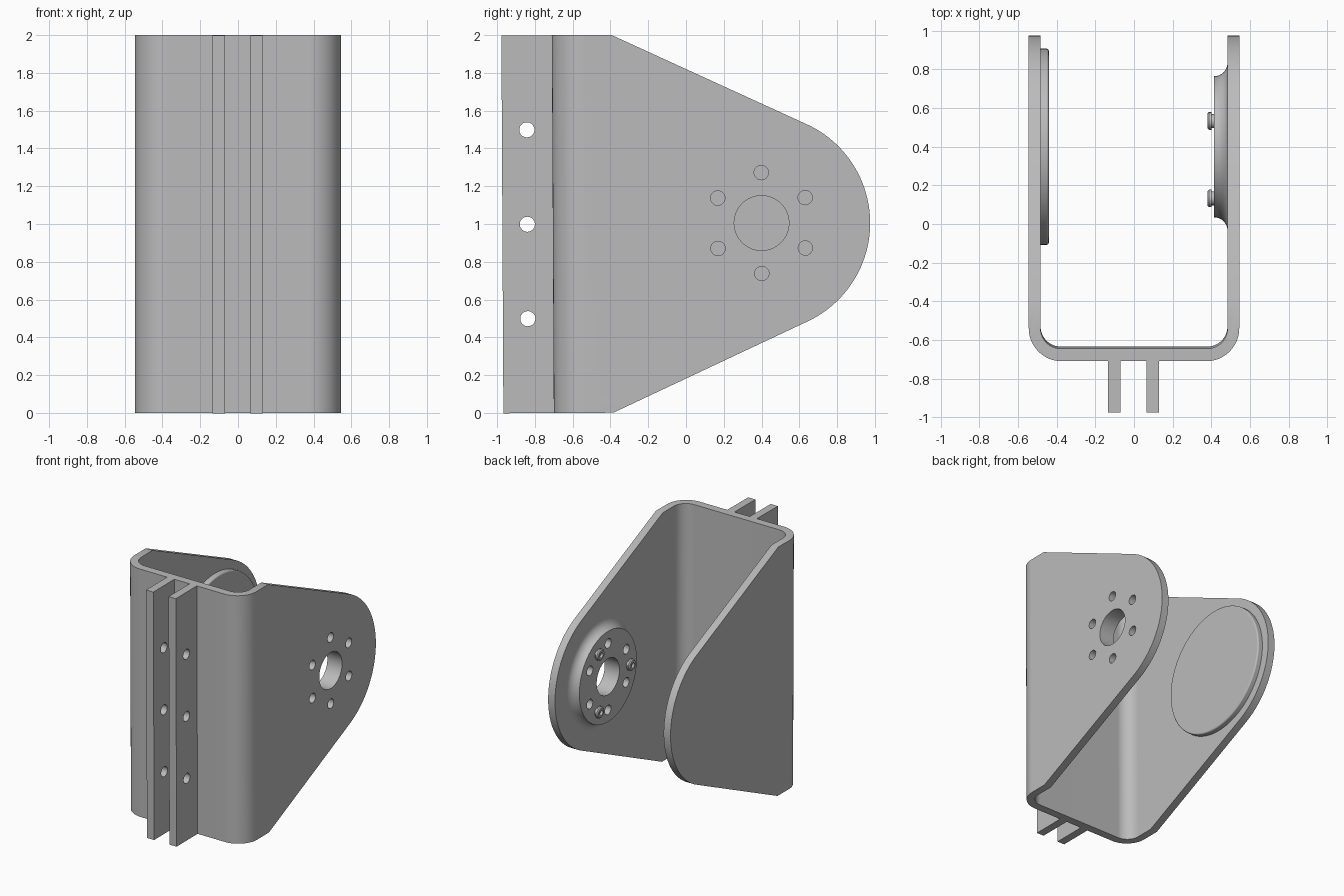
import bpy, bmesh
from math import pi, sin, cos, acos, atan2, hypot, radians
from mathutils import Matrix, Vector

if "Cube" in bpy.data.objects:
    bpy.data.objects.remove(bpy.data.objects["Cube"])

grey = bpy.data.materials.new("plain grey")
grey.use_nodes = True
GREY = (0.5, 0.5, 0.5, 1)
grey.diffuse_color = GREY
grey.node_tree.nodes["Principled BSDF"].inputs["Base Color"].default_value = GREY

AXIS_Y, AXIS_Z = 0.4, 1.0    # pivot axis through both cheeks
OUT, INN = 0.545, 0.484      # outer and inner cheek faces
parts = []


def new_object(name, bm):
    bmesh.ops.recalc_face_normals(bm, faces=bm.faces)
    mesh = bpy.data.meshes.new(name)
    bm.to_mesh(mesh)
    bm.free()
    obj = bpy.data.objects.new(name, mesh)
    bpy.context.collection.objects.link(obj)
    mesh.materials.append(grey)
    return obj


def prism(name, points, direction):
    """Extrude a closed outline of 3D points."""
    bm = bmesh.new()
    face = bm.faces.new([bm.verts.new(p) for p in points])
    ext = bmesh.ops.extrude_face_region(bm, geom=[face])
    moved = [g for g in ext["geom"] if isinstance(g, bmesh.types.BMVert)]
    bmesh.ops.translate(bm, verts=moved, vec=direction)
    return new_object(name, bm)


def lathe(name, profile, y=AXIS_Y, z=AXIS_Z, steps=96):
    """Revolve (x, radius) points around a line parallel to x; ends are capped."""
    bm = bmesh.new()
    rings = []
    for x, r in profile:
        rings.append([bm.verts.new((x, y + r * cos(2 * pi * i / steps),
                                    z + r * sin(2 * pi * i / steps))) for i in range(steps)])
    for a, b in zip(rings, rings[1:]):
        for i in range(steps):
            j = (i + 1) % steps
            bm.faces.new((a[i], a[j], b[j], b[i]))
    bm.faces.new(rings[0])
    bm.faces.new(rings[-1])
    return new_object(name, bm)


def arc(cx, cy, r, start, end, n=12):
    return [(cx + r * cos(start + (end - start) * i / n),
             cy + r * sin(start + (end - start) * i / n)) for i in range(n + 1)]


def combine(target, tool, operation):
    """Apply a boolean and remove the tool."""
    tool.hide_render = True
    mod = target.modifiers.new("cut", "BOOLEAN")
    mod.object, mod.operation, mod.solver = tool, operation, "EXACT"
    bpy.context.view_layer.objects.active = target
    bpy.ops.object.modifier_apply(modifier=mod.name)
    bpy.data.objects.remove(tool)


def on_circle(radius, angle):
    return AXIS_Y + radius * cos(angle), AXIS_Z + radius * sin(angle)


# U-shaped channel, bent around the vertical
back, front, front_in = 0.98, -0.705, -0.64
R, r = 0.17, 0.105
outline = [(-OUT, back)]
outline += arc(-OUT + R, front + R, R, pi, 1.5 * pi)
outline += arc(OUT - R, front + R, R, 1.5 * pi, 2 * pi)
outline += [(OUT, back), (INN, back)]
outline += arc(INN - r, front_in + r, r, 2 * pi, 1.5 * pi)
outline += arc(-INN + r, front_in + r, r, 1.5 * pi, pi)
outline += [(-INN, back)]
channel = prism("channel_bracket", [(x, y, 0) for x, y in outline], (0, 0, 2))

# Side silhouette: straight tapers tangent to a rounded end
tip_r, corner_y = 0.575, -0.39
dy, dz = corner_y - AXIS_Y, 2 - AXIS_Z
tangent = atan2(dz, dy) - acos(tip_r / hypot(dy, dz))
side = [(-1.2, -0.1), (corner_y - 0.1, -0.1), (corner_y, 0)]
side += arc(AXIS_Y, AXIS_Z, tip_r, -tangent, tangent, 48)
side += [(corner_y, 2), (corner_y - 0.1, 2.1), (-1.2, 2.1)]
combine(channel, prism("side_cutter", [(-1, y, z) for y, z in side], (2, 0, 0)), "INTERSECT")

# Filleted boss on the left cheek
fillet = [(x, rad) for x, rad in arc(INN - 0.07, 0.435, 0.07, 0, -pi / 2, 10)]
boss = lathe("boss", [(INN + 0.03, 0.435)] + fillet)
combine(channel, boss, "UNION")

# Bore and ring of six bolt holes through boss and cheek
combine(channel, lathe("bore_cutter", [(0.3, 0.145), (0.7, 0.145)], steps=64), "DIFFERENCE")
for i in range(6):
    y, z = on_circle(0.267, pi / 6 + i * pi / 3)
    combine(channel, lathe("bolt_cutter", [(0.3, 0.038), (0.7, 0.038)], y, z, 32), "DIFFERENCE")
parts.append(channel)

# Three small hollow studs on the boss
for i in range(3):
    y, z = on_circle(0.267, pi / 3 + i * 2 * pi / 3)
    face = INN - 0.07
    parts.append(lathe(f"boss_stud_{i + 1}", [
        (face + 0.01, 0.036), (face - 0.012, 0.036), (face - 0.012, 0.045), (face - 0.026, 0.045),
        (face - 0.034, 0.037), (face - 0.034, 0.02), (face - 0.015, 0.02)], y, z, 32))

# Round pad on the right cheek
rim = arc(-INN + 0.031, 0.496, 0.012, pi / 2, 0, 5)
parts.append(lathe("round_pad", [(-INN - 0.01, 0.508)] + rim))

# Two drilled mounting flanges on the front
for name, x in (("right_flange", -0.134), ("left_flange", 0.066)):
    y0, y1 = -0.972, front + 0.01
    flange = prism(name, [(x, y0, 0), (x, y1, 0), (x, y1, 2), (x, y0, 2)], (0.064, 0, 0))
    for z in (0.5, 1.0, 1.5):
        combine(flange, lathe("hole_cutter", [(-0.3, 0.04), (0.3, 0.04)], -0.84, z, 32), "DIFFERENCE")
    parts.append(flange)

# Slight backward lean of the whole bracket, then shading
lean = (Matrix.Translation((0, 0, 1.003)) @ Matrix.Rotation(radians(0.3), 4, "X")
        @ Matrix.Translation((0, 0, -1)))
bpy.ops.object.select_all(action="DESELECT")
for obj in parts:
    obj.data.transform(lean)
    obj.select_set(True)
bpy.context.view_layer.objects.active = channel
bpy.ops.object.shade_smooth_by_angle(angle=radians(30))
for obj in parts:
    mod = obj.modifiers.new("even_normals", "WEIGHTED_NORMAL")
    mod.keep_sharp = True
